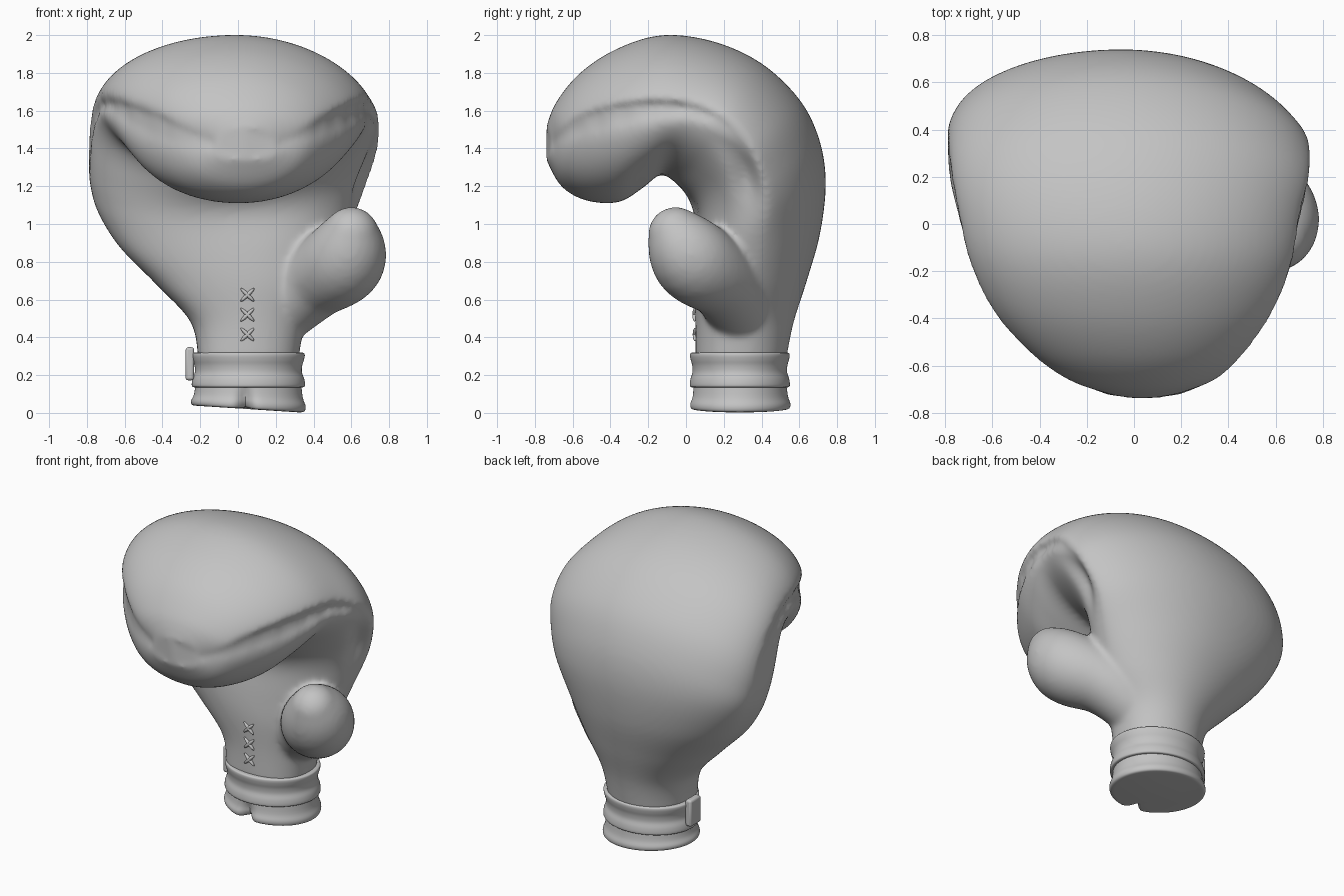
import bpy, bmesh
from math import sin, cos, pi, exp
from mathutils import Vector, Matrix

cube = bpy.data.objects.get("Cube")
if cube:
    bpy.data.objects.remove(cube)

mat = bpy.data.materials.new("grey leather")
mat.use_nodes = True
COLOR = (0.55, 0.55, 0.55, 1)
mat.diffuse_color = COLOR
mat.node_tree.nodes["Principled BSDF"].inputs["Base Color"].default_value = COLOR


def finish(bm, name):
    """Turn a bmesh into a named, coloured, linked object."""
    bmesh.ops.recalc_face_normals(bm, faces=bm.faces)
    mesh = bpy.data.meshes.new(name)
    bm.to_mesh(mesh)
    bm.free()
    mesh.materials.append(mat)
    obj = bpy.data.objects.new(name, mesh)
    bpy.context.collection.objects.link(obj)
    return obj


def shade(obj, angle=0.7):
    bpy.ops.object.select_all(action="DESELECT")
    obj.select_set(True)
    bpy.context.view_layer.objects.active = obj
    bpy.ops.object.shade_smooth_by_angle(angle=angle)


def loft(bm, rings):
    """Skin closed rings of points and cap both ends."""
    rows = [[bm.verts.new(p) for p in ring] for ring in rings]
    n = len(rows[0])
    for a, b in zip(rows, rows[1:]):
        for i in range(n):
            j = (i + 1) % n
            bm.faces.new((a[i], a[j], b[j], b[i]))
    bm.faces.new(rows[0])
    bm.faces.new(rows[-1])


def spline(keys, steps):
    """Catmull-Rom interpolation through rows of numbers."""
    keys = [Vector(k) for k in keys]
    out = []
    for i in range(len(keys) - 1):
        a, b = keys[max(i - 1, 0)], keys[i]
        c, d = keys[i + 1], keys[min(i + 2, len(keys) - 1)]
        for s in range(steps):
            t = s / steps
            out.append(0.5 * (2 * b + (c - a) * t + (2 * a - 5 * b + 4 * c - d) * t * t
                              + (3 * b - a - 3 * c + d) * t ** 3))
    return out + [keys[-1]]


def bump(value, centre, width):
    return exp(-((value - centre) / width) ** 2)


# Hand: stations from wrist to fingertips, each holding the (y, z) of the
# outer face, the side seam and the inner face, then the two side limits in x
STATIONS = [
    (.53, .28, .29, .28, .05, .28, -.21, .32),
    (.57, .48, .31, .48, .05, .48, -.25, .36),
    (.64, .70, .34, .68, .04, .66, -.43, .47),
    (.71, .95, .39, .90, .03, .82, -.63, .56),
    (.74, 1.22, .43, 1.1, .01, .96, -.745, .64),
    (.705, 1.45, .40, 1.25, -.01, 1.07, -.785, .70),
    (.60, 1.66, .33, 1.4, -.04, 1.16, -.795, .75),
    (.40, 1.85, .20, 1.54, -.08, 1.23, -.785, .755),
    (.15, 1.965, .03, 1.62, -.14, 1.26, -.755, .715),
    (-.12, 2.0, -.17, 1.64, -.23, 1.19, -.705, .68),
    (-.36, 1.93, -.37, 1.62, -.36, 1.115, -.605, .60),
    (-.56, 1.80, -.54, 1.57, -.53, 1.125, -.45, .48),
    (-.69, 1.64, -.65, 1.5, -.66, 1.2, -.29, .36),
    (-.74, 1.51, -.70, 1.43, -.74, 1.34, -.13, .22),
]
SEGMENTS = 80


def section(row, u):
    """Rounded cross-section: cupped at the palm, creased along the fingers."""
    outer, seam, inner = (Vector((0, row[k], row[k + 1])) for k in (0, 2, 4))
    mid, half = (row[6] + row[7]) / 2, (row[7] - row[6]) / 2
    crease = 0.06 * min(1, max(0, u * 4 - 1.6))
    cup = 0.16 * bump(u, 0.36, 0.12)
    ring = []
    for i in range(SEGMENTS):
        t = 2 * pi * i / SEGMENTS
        s, c = sin(t), cos(t)
        thumb_side = c > 0
        if s >= 0:
            p = seam.lerp(outer, s ** (1 + 0.3 * thumb_side * min(1, u * 3)))
        else:
            power = (0.75 + 0.6 * bump(u, 0.45, 0.18) if thumb_side
                     else 0.58 + 0.6 * bump(u, 0.65, 0.12))
            p = seam.lerp(inner, abs(s) ** power * (1 - cup * bump(c, 0.1, 0.5)))
        pinch = crease * bump(s, -0.03, 0.1) * (1 + 0.1 * sin(u * 110))
        if thumb_side:
            pinch += 0.09 * bump(u, 0.41, 0.09) * bump(s, -0.25, 0.16)
        p.x = mid + half * c * (1 - pinch)
        ring.append(p)
    return ring


bm = bmesh.new()
rows = spline(STATIONS, 6)
loft(bm, [section(r, i / (len(rows) - 1)) for i, r in enumerate(rows)])
bmesh.ops.recalc_face_normals(bm, faces=bm.faces)

# Thumb: a run of overlapping balls (x, y, z, radius) that merges into the hand
THUMB = [(.14, .29, .42, .14), (.26, .27, .57, .18), (.41, .19, .7, .2),
         (.56, .04, .81, .22), (.6, -.055, .945, .145)]
for x, y, z, r in spline(THUMB, 8):
    bmesh.ops.create_uvsphere(bm, u_segments=32, v_segments=20, radius=r,
                              matrix=Matrix.Translation((x, y, z)))
glove = finish(bm, "glove_hand")
fuse = glove.modifiers.new("fuse", "REMESH")
fuse.mode = "VOXEL"
fuse.voxel_size = 0.016
soften = glove.modifiers.new("soften", "SMOOTH")
soften.factor = 0.5
soften.iterations = 10
shade(glove, 1.2)
for m in list(glove.modifiers):
    if m.type in {"REMESH", "SMOOTH"}:
        bpy.ops.object.modifier_apply(modifier=m.name)
for poly in glove.data.polygons:
    poly.use_smooth = True


# Wrist: oval rings from a (size, height) profile, with an optional front split
def oval(name, profile, split=0):
    bm = bmesh.new()
    rings = []
    top = profile[-1][1]
    for size, z in spline(profile, 4):
        ring = []
        for i in range(96):
            t = 2 * pi * i / 96
            notch = split * bump(t, 1.48 * pi, 0.13) * (top - z) / top
            r = size * (1 - notch)
            tilt = -0.02 * cos(t) * (top - z) / top if split else 0
            ring.append((0.055 + 0.3 * r * cos(t), 0.285 + 0.265 * r * sin(t),
                         z + tilt + 0.25 * notch * (top - z)))
        rings.append(ring)
    loft(bm, rings)
    shade(finish(bm, name))


oval("lower_cuff", [(.9, .02), (.99, .025), (1.01, .05), (.96, .09), (.93, .16)], 0.3)
oval("wrist_band", [(.9, .135), (.98, .137), (1.0, .15), (.985, .18), (.945, .215),
                    (.95, .25), (.98, .28), (.995, .305), (.97, .318), (.85, .32)])

# Strap end: a rounded plate on the side of the band
bm = bmesh.new()
bmesh.ops.create_cube(bm, size=1, matrix=Matrix.Translation((-.255, .29, .26))
                      @ Matrix.Diagonal((.045, .11, .175, 1)))
strap = finish(bm, "strap_end")
bevel = strap.modifiers.new("round", "BEVEL")
bevel.width = 0.014
bevel.segments = 3
shade(strap)

# Laces: three crossed stitches resting on the palm side
bm = bmesh.new()
for z in (.415, .52, .625):
    hit, point, normal, _ = glove.ray_cast((.05, -1, z), (0, 1, 0))
    for lean in (-0.8, 0.8):
        bmesh.ops.create_uvsphere(bm, u_segments=12, v_segments=8, radius=1,
                                  matrix=Matrix.Translation(point + normal * 0.004)
                                  @ Matrix.Rotation(lean, 4, "Y")
                                  @ Matrix.Diagonal((.011, .012, .05, 1)))
shade(finish(bm, "laces"))
